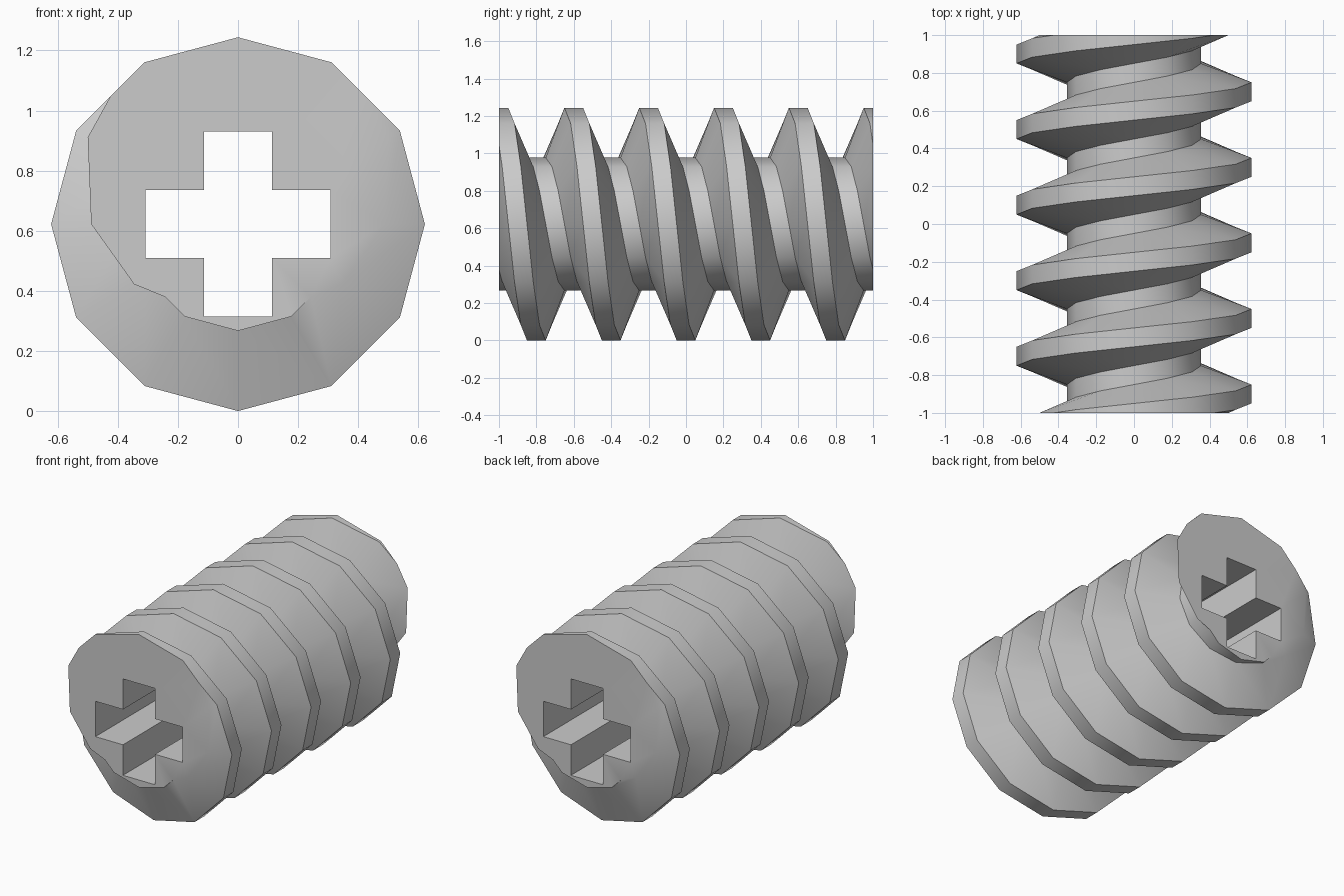
import bpy, bmesh, math

cube = bpy.data.objects.get("Cube")
if cube:
    bpy.data.objects.remove(cube, do_unlink=True)

SIDES, PITCH, TURNS = 12, 0.4, 8
OUTER, ROOT, HALF = 0.622, 0.355, 1.0
ARM, SLOT = 0.308, 0.113

grey = bpy.data.materials.new("light grey plastic")
grey.use_nodes = True
colour = (0.6, 0.6, 0.6, 1)
grey.diffuse_color = colour
grey.node_tree.nodes["Principled BSDF"].inputs["Base Color"].default_value = colour

bm = bmesh.new()

# Screw surface: crest, flank, root, flank repeated along y, sheared round the axis
profile = [(-0.05, OUTER), (0.05, OUTER), (0.15, ROOT), (0.25, ROOT)]
columns = []
for i in range(SIDES):
    a = 2 * math.pi * i / SIDES
    start = 0.3 - PITCH * i / SIDES
    columns.append([
        bm.verts.new((r * math.cos(a), start + PITCH * turn + dy, r * math.sin(a)))
        for turn in range(-TURNS // 2, TURNS // 2) for dy, r in profile])

rows = len(columns[0])
for i in range(SIDES):
    # The last column meets the first one a full pitch along
    shift = len(profile) if i == SIDES - 1 else 0
    nxt = columns[(i + 1) % SIDES]
    for j in range(shift, rows - 1):
        bm.faces.new((columns[i][j], columns[i][j + 1],
                      nxt[j + 1 - shift], nxt[j - shift]))

# Trim both ends flat
for end in (-HALF, HALF):
    bmesh.ops.bisect_plane(bm, geom=bm.verts[:] + bm.edges[:] + bm.faces[:],
                           plane_co=(0, end, 0), plane_no=(0, end, 0),
                           clear_outer=True)

# Cross-shaped bore through the whole length
quarter = [(ARM, -SLOT), (ARM, SLOT), (SLOT, SLOT)]
cross = []
for _ in range(4):
    cross += quarter
    quarter = [(-z, x) for x, z in quarter]
front, back = [[bm.verts.new((x, y, z)) for x, z in cross] for y in (-HALF, HALF)]
for k in range(len(cross)):
    n = (k + 1) % len(cross)
    bm.faces.new((front[k], front[n], back[n], back[k]))

# End faces between the thread outline and the bore
for end in (-HALF, HALF):
    rim = [e for e in bm.edges if e.is_boundary
           and all(abs(v.co.y - end) < 1e-4 for v in e.verts)]
    bmesh.ops.triangle_fill(bm, edges=rim, use_beauty=True, normal=(0, end, 0))

bmesh.ops.recalc_face_normals(bm, faces=bm.faces[:])
bmesh.ops.translate(bm, verts=bm.verts[:], vec=(0, 0, OUTER))

mesh = bpy.data.meshes.new("worm_screw")
bm.to_mesh(mesh)
bm.free()
mesh.materials.append(grey)
screw = bpy.data.objects.new("worm_screw", mesh)
bpy.context.collection.objects.link(screw)

# Smooth round the axis, sharp along the thread edges
bpy.context.view_layer.objects.active = screw
screw.select_set(True)
bpy.ops.object.shade_smooth_by_angle(angle=math.radians(40))
